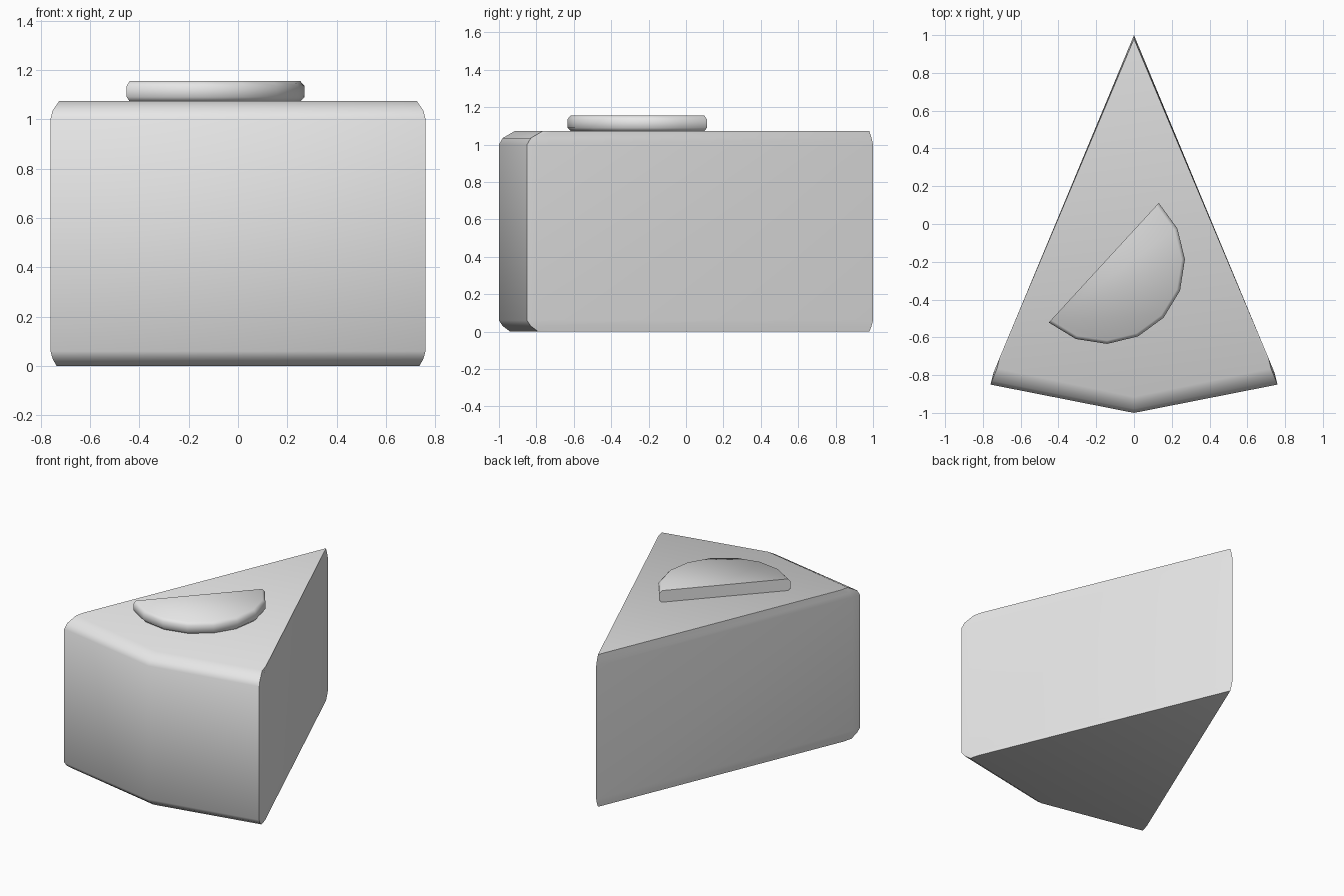
import bpy, bmesh, math

cube = bpy.data.objects.get("Cube")
if cube:
    bpy.data.objects.remove(cube, do_unlink=True)

grey = bpy.data.materials.new("plain grey")
grey.use_nodes = True
grey.diffuse_color = (0.8, 0.8, 0.8, 1)
grey.node_tree.nodes["Principled BSDF"].inputs["Base Color"].default_value = (0.8, 0.8, 0.8, 1)


def loft(name, rings, angle):
    """Skin a stack of equal-sized rings and cap both ends."""
    bm = bmesh.new()
    loops = [[bm.verts.new(p) for p in ring] for ring in rings]
    count = len(loops[0])
    for low, high in zip(loops, loops[1:]):
        for i in range(count):
            j = (i + 1) % count
            bm.faces.new((low[i], low[j], high[j], high[i]))
    bm.faces.new(loops[0])
    bm.faces.new(loops[-1])
    bmesh.ops.recalc_face_normals(bm, faces=bm.faces)
    mesh = bpy.data.meshes.new(name)
    bm.to_mesh(mesh)
    bm.free()
    mesh.materials.append(grey)
    obj = bpy.data.objects.new(name, mesh)
    bpy.context.collection.objects.link(obj)
    bpy.ops.object.select_all(action='DESELECT')
    obj.select_set(True)
    bpy.context.view_layer.objects.active = obj
    bpy.ops.object.shade_smooth_by_angle(angle=math.radians(angle))
    return obj


def wedge_ring(z, front, tip):
    """Slice outline: the crust slides back along the sides by `front`."""
    slide = 0.41 * front
    half = [(0.76 - slide, -0.85 + front), (0.745 - slide, -0.79 + front)]
    mirrored = [(-x, y) for x, y in reversed(half)]
    outline = [(0, -1 + front)] + half + [(0, 1 - tip)] + mirrored
    return [(x, y, z) for x, y in outline]


# Wedge with softened crust edges at top and bottom
levels = [(0, 0.06, 0.02), (0.03, 0.02, 0.008), (0.06, 0, 0),
          (1.0, 0, 0), (1.035, 0.02, 0.008), (1.073, 0.085, 0.02)]
loft("cake_wedge", [wedge_ring(*level) for level in levels], 40)


def half_disc_ring(z, radius):
    """Half circle whose cut side runs diagonally over the wedge."""
    points = []
    for i in range(9):
        a = math.radians(47.4 - 180 * i / 8)
        points.append((-0.16 + radius * math.cos(a), -0.205 + radius * math.sin(a), z))
    return points


# Half-round slice lying on top
layers = [(1.07, 0.41), (1.09, 0.43), (1.135, 0.43), (1.155, 0.412)]
loft("half_round_topping", [half_disc_ring(*layer) for layer in layers], 50)
